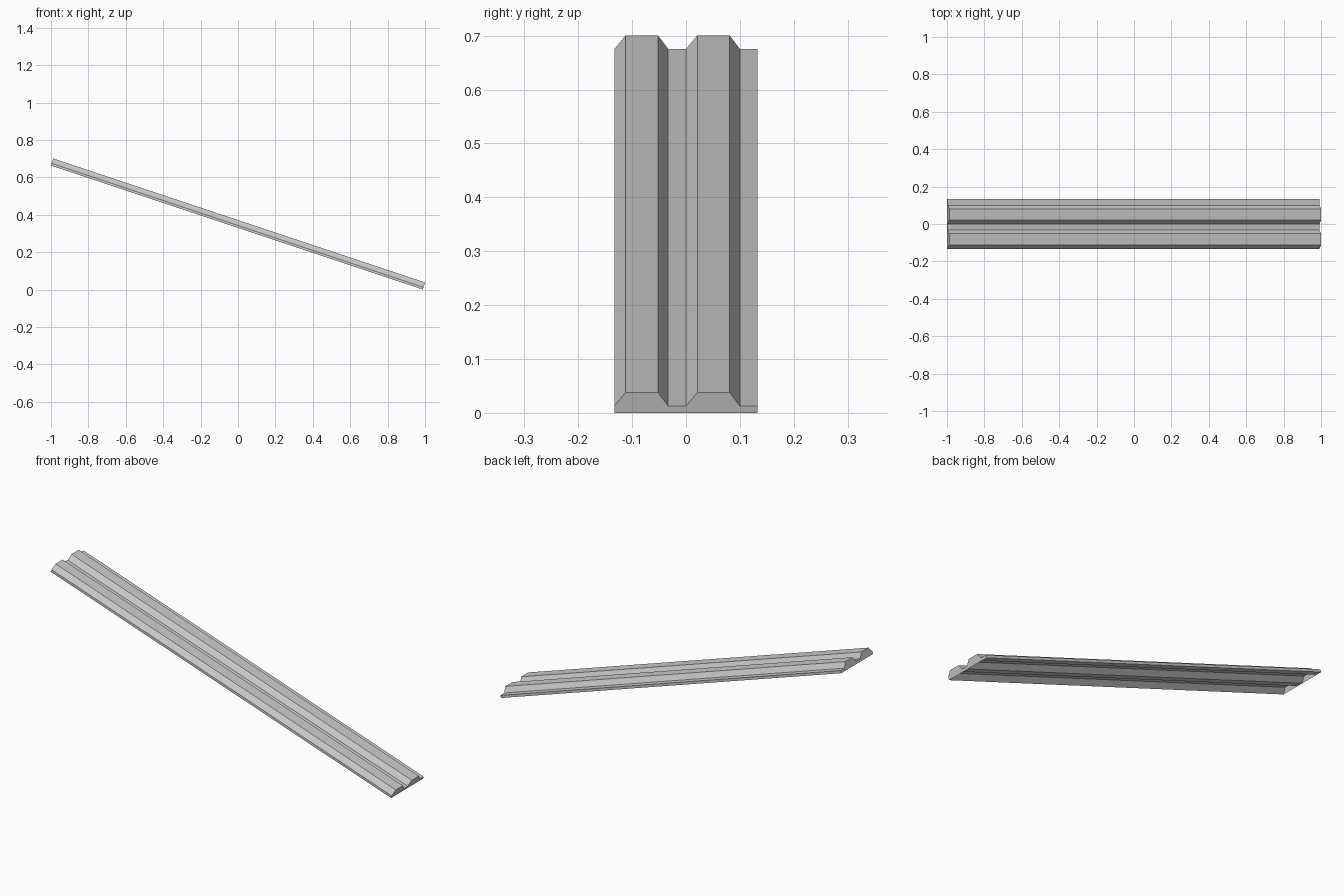
import bpy, bmesh, math

cube = bpy.data.objects.get("Cube")
if cube:
    bpy.data.objects.remove(cube, do_unlink=True)

grey = bpy.data.materials.new("light_grey_metal")
grey.use_nodes = True
colour = (0.6, 0.6, 0.6, 1)
grey.diffuse_color = colour
grey.node_tree.nodes["Principled BSDF"].inputs["Base Color"].default_value = colour

TILT = math.atan(1 / 3)
LENGTH = 2.095
PITCH = 0.133
THICK = 0.0135
RISE = 0.0265
# one rib and the flat beside it: offset across the sheet, height
RIB = [(0, 0), (0.021, RISE), (0.081, RISE), (0.1, 0)]
STARTS = [-PITCH, 0]


def make_object(name, bm):
    bmesh.ops.recalc_face_normals(bm, faces=bm.faces)
    mesh = bpy.data.meshes.new(name)
    bm.to_mesh(mesh)
    bm.free()
    mesh.materials.append(grey)
    obj = bpy.data.objects.new(name, mesh)
    bpy.context.collection.objects.link(obj)
    obj.rotation_euler.y = TILT
    obj.location.x = 1 - (RISE + THICK) * math.sin(TILT)
    return obj


# Ribbed sheet: constant-thickness profile swept down the slope
profile = [(s + y, z) for s in STARTS for y, z in RIB] + [(PITCH, 0)]
bm = bmesh.new()
rows = [[bm.verts.new((x, y, z + lift)) for y, z in profile]
        for x, lift in ((-LENGTH, 0), (-LENGTH, THICK), (0, THICK), (0, 0))]
for a, b in zip(rows, rows[1:] + rows[:1]):
    for i in range(len(profile) - 1):
        bm.faces.new((a[i], a[i + 1], b[i + 1], b[i]))
for i in (0, -1):
    bm.faces.new([row[i] for row in rows])
make_object("ribbed_sheet", bm)

# End caps closing the hollow under each rib
for side, x in (("upper", -LENGTH), ("lower", 0)):
    for n, start in enumerate(STARTS):
        bm = bmesh.new()
        face = bm.faces.new([bm.verts.new((x, start + y, z)) for y, z in RIB])
        face.normal_update()
        outward = 1 if x == 0 else -1
        flip = face.normal.x * outward < 0
        cap = make_object(f"{side}_rib_cap_{n + 1}", bm)
        if flip != (cap.data.polygons[0].normal.x * outward < 0):
            flip = not flip
        if flip:
            cap.data.flip_normals()
